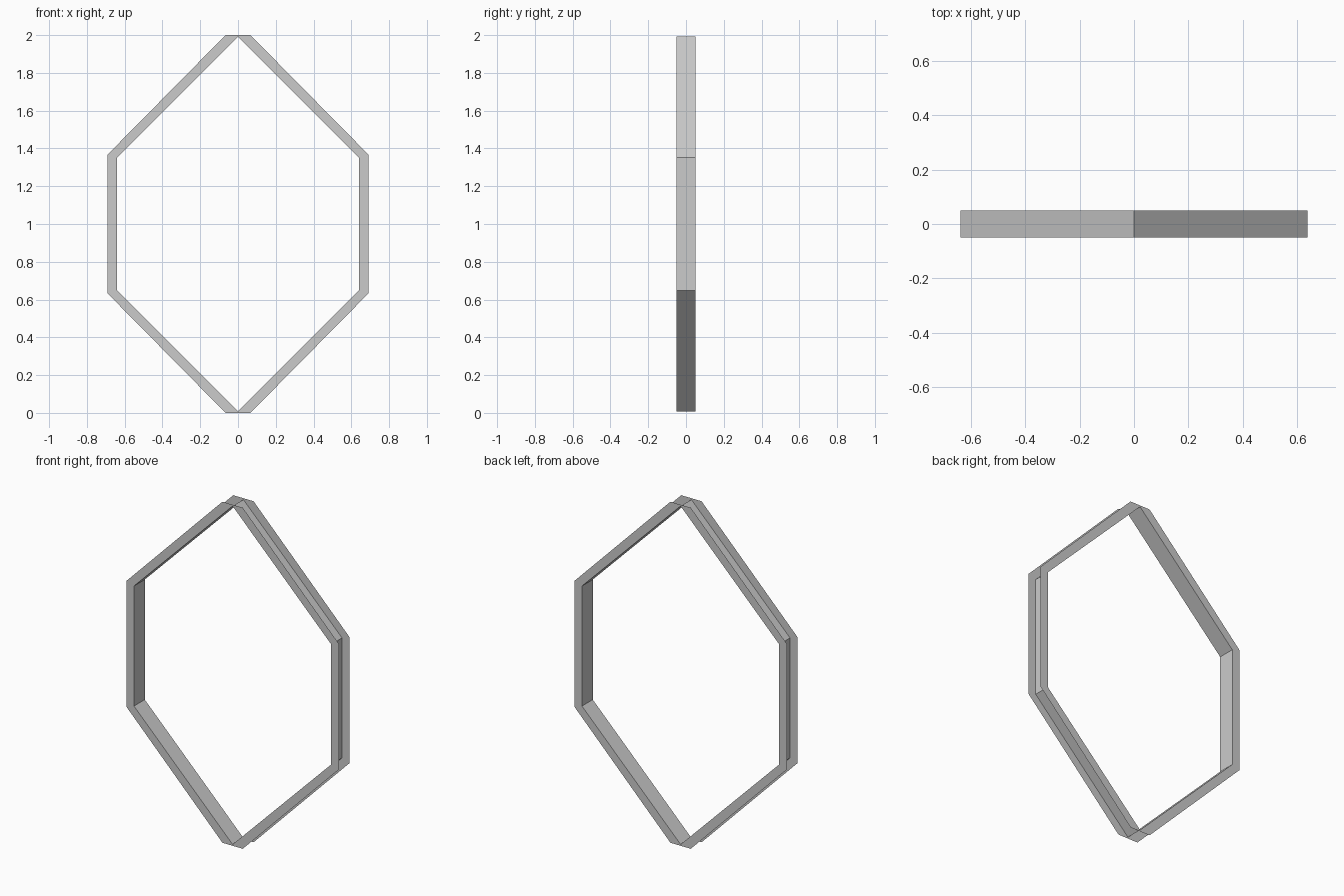
import bpy
import bmesh

cube = bpy.data.objects.get("Cube")
if cube:
    bpy.data.objects.remove(cube, do_unlink=True)

# One flat colour for the whole frame
grey = bpy.data.materials.new("light grey")
grey.use_nodes = True
colour = (0.6, 0.6, 0.6, 1)
grey.diffuse_color = colour
grey.node_tree.nodes["Principled BSDF"].inputs["Base Color"].default_value = colour

HALF_DEPTH = 0.05


def mirrored_loop(quarter):
    """Turn the upper right quarter (side to top) into a counterclockwise loop."""
    right_up = quarter
    left_up = [(-x, z) for x, z in reversed(quarter)]
    left_down = [(-x, 2 - z) for x, z in quarter]
    right_down = [(x, 2 - z) for x, z in reversed(quarter)]
    return right_up + left_up + left_down + right_down


# Hexagonal outlines; the outer one is clipped flat at top and bottom
inner = mirrored_loop([(0.64, 1.352), (0, 1.992)])
outer = mirrored_loop([(0.69, 1.368), (0.066, 2)])

bm = bmesh.new()


def ring(points, y):
    return [bm.verts.new((x, y, z)) for x, z in points]


inner_front, inner_back = ring(inner, -HALF_DEPTH), ring(inner, HALF_DEPTH)
outer_front, outer_back = ring(outer, -HALF_DEPTH), ring(outer, HALF_DEPTH)

# Front flange, inner wall and back flange form a channel open to the outside
for a, b in ((outer_front, inner_front), (inner_front, inner_back), (inner_back, outer_back)):
    for i in range(len(a)):
        j = (i + 1) % len(a)
        bm.faces.new((a[i], a[j], b[j], b[i]))

# Join the doubled points at the top and bottom of the inner outline
bmesh.ops.remove_doubles(bm, verts=bm.verts[:], dist=0.0001)

mesh = bpy.data.meshes.new("hexagonal_channel_frame")
bm.to_mesh(mesh)
bm.free()
mesh.materials.append(grey)
frame = bpy.data.objects.new("hexagonal_channel_frame", mesh)
bpy.context.collection.objects.link(frame)
